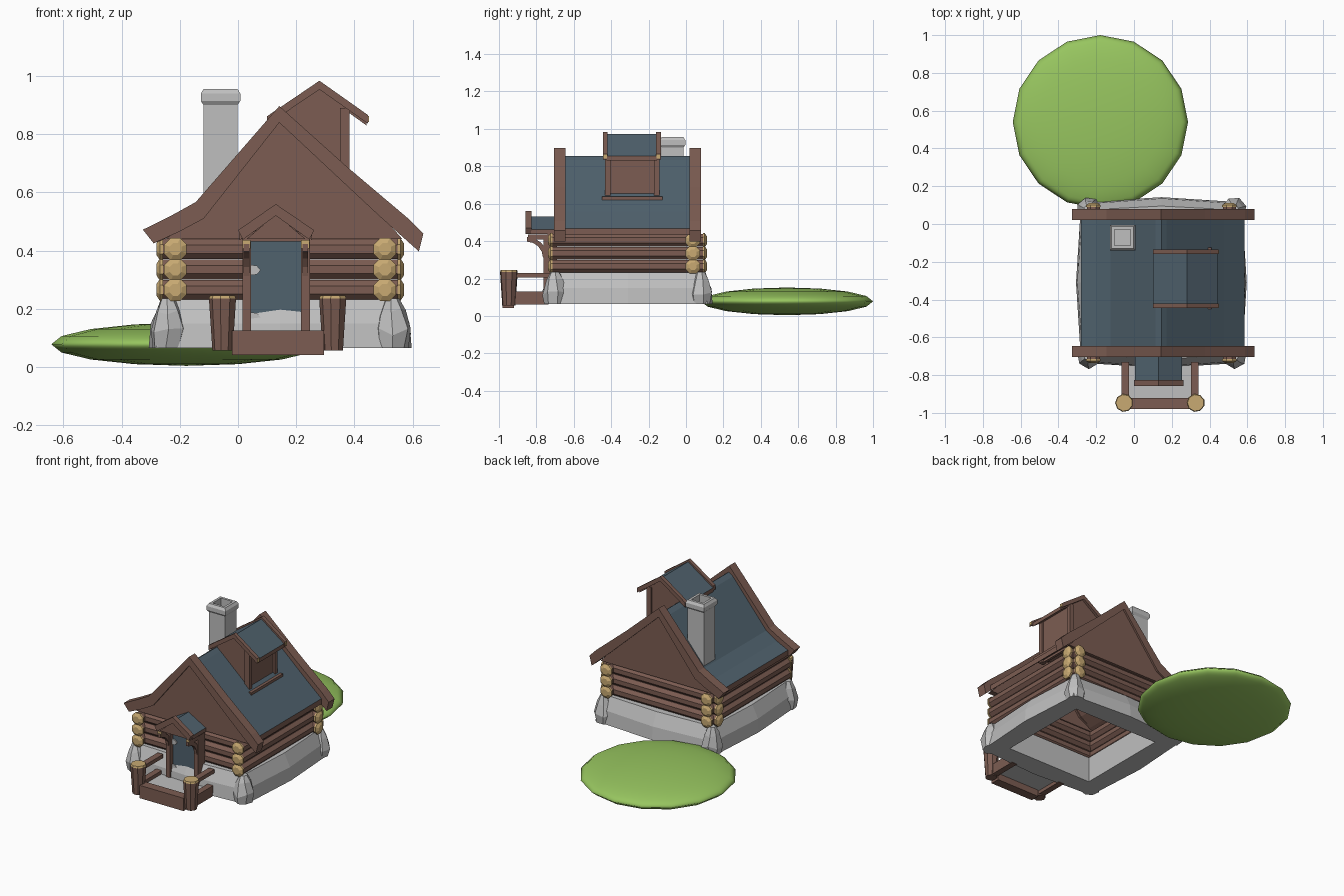
import bpy, bmesh, math, random
from mathutils import Vector

if "Cube" in bpy.data.objects:
    bpy.data.objects.remove(bpy.data.objects["Cube"])

random.seed(4)
CX, CY = 0.145, -0.31          # house centre


def material(name, rgb):
    m = bpy.data.materials.new(name)
    m.diffuse_color = (*rgb, 1)
    m.use_nodes = True
    m.node_tree.nodes["Principled BSDF"].inputs["Base Color"].default_value = m.diffuse_color
    return m


WOOD = material("brown_wood", (0.20, 0.108, 0.084))
TAN = material("cut_log_end", (0.58, 0.40, 0.17))
SLATE = material("blue_slate", (0.08, 0.122, 0.155))
STONE = material("grey_stone", (0.52, 0.52, 0.52))
GREEN = material("grass_green", (0.31, 0.56, 0.115))


def loft(name, loops, mats, caps=True, wrap=False, rule=None):
    """Bridge point loops of equal size; rule(face) gives a material index."""
    bm = bmesh.new()
    rings = [[bm.verts.new(p) for p in lp] for lp in loops]
    n = len(rings[0])
    pairs = list(zip(rings, rings[1:])) + ([(rings[-1], rings[0])] if wrap else [])
    for a, b in pairs:
        for i in range(n):
            j = (i + 1) % n
            bm.faces.new((a[i], a[j], b[j], b[i]))
    if caps and not wrap:
        bm.faces.new(rings[0])
        bm.faces.new(rings[-1])
    bmesh.ops.recalc_face_normals(bm, faces=bm.faces[:])
    bm.normal_update()
    if rule:
        for f in bm.faces:
            f.material_index = rule(f)
    me = bpy.data.meshes.new(name)
    bm.to_mesh(me)
    bm.free()
    for m in mats:
        me.materials.append(m)
    ob = bpy.data.objects.new(name, me)
    bpy.context.collection.objects.link(ob)
    return ob


def prism(name, pts, t0, t1, mat, axis='y', rule=None):
    """Extrude a profile along y (points are x,z) or along x (points are y,z)."""
    put = (lambda p, t: (p[0], t, p[1])) if axis == 'y' else (lambda p, t: (t, p[0], p[1]))
    mats = mat if isinstance(mat, list) else [mat]
    return loft(name, [[put(p, t) for p in pts] for t in (t0, t1)], mats, rule=rule)


def box(name, x0, x1, y0, y1, z0, z1, mat, rule=None):
    return prism(name, [(x0, z0), (x1, z0), (x1, z1), (x0, z1)], y0, y1, mat, rule=rule)


def band(outer, dz):
    """Closed profile of a bent sheet with vertical thickness dz."""
    return outer + [(x, z - dz) for x, z in reversed(outer)]


def circle(n, r, phase=0.5):
    return [(r * math.cos(2 * math.pi * (i + phase) / n),
             r * math.sin(2 * math.pi * (i + phase) / n)) for i in range(n)]


def log(name, axis, c, z, t0, t1, ends=True):
    """Octagonal log with chamfered pale ends."""
    R = 0.037
    prof = [(t0, .022), (t0 + .012, .042), (t0 + .022, .042), (t0 + .022, R),
            (t1 - .022, R), (t1 - .022, .042), (t1 - .012, .042), (t1, .022)]
    if not ends:
        prof = [(t0, R), (t1, R)]
    k = 1 if axis == 'y' else 0

    def ring(t, r):
        return [((c + u, t, z + v) if axis == 'y' else (t, c + u, z + v)) for u, v in circle(8, r)]

    def rule(f):
        t = f.calc_center_median()[k]
        return int(ends and (t < t0 + .023 or t > t1 - .023))
    loft(name, [ring(t, r) for t, r in prof], [WOOD, TAN], rule=rule)


# grassy mound
bpy.ops.mesh.primitive_uv_sphere_add(segments=16, ring_count=8, location=(-0.178, 0.54, 0.078))
mound = bpy.context.object
mound.name = "grass_mound"
mound.scale = (0.464, 0.46, 0.074)
mound.data.materials.append(GREEN)
bpy.ops.object.shade_smooth()

# stone foundation: hollow ring bulging at the middle of each side
def square8(h, mid, z):
    return [(CX + a * (h if a * b else mid), CY + b * (h if a * b else mid), z)
            for a, b in ((-1, -1), (0, -1), (1, -1), (1, 0), (1, 1), (0, 1), (-1, 1), (-1, 0))]


loft("foundation", [square8(.425, .452, .065), square8(.415, .445, .15), square8(.385, .405, .232),
                    square8(.31, .31, .232), square8(.31, .31, .065)], [STONE], wrap=True)

# corner rocks
for sx in (-1, 1):
    for sy in (-1, 1):
        rings = []
        for z, r in ((.065, .056), (.12, .066), (.19, .046), (.236, .024)):
            rings.append([(CX + sx * .385 + u * random.uniform(.9, 1.05),
                           CY + sy * .39 + v * random.uniform(.9, 1.05),
                           z + (random.uniform(-.015, .015) if .1 < z < .2 else 0))
                          for u, v in circle(7, r, random.random() * .3)])
        loft("corner_rock", rings, [STONE])

# log walls
for z in (.265, .335, .405):
    log("left_log", 'y', -.215, z, -.737, .112)
    log("right_log", 'y', .505, z, -.737, .112)
    log("back_log", 'x', .037, z, -.28, .57)
    log("front_log", 'x', -.66, z, -.215, .505, ends=False)

# main slate roof, brown underneath
roof = [(-.28, .462), (-.2, .5), (-.125, .548), (.115, .835), (.145, .855), (.172, .835),
        (.48, .558), (.585, .467)]
under = lambda f: 0 if f.normal.z > .3 else 1
prism("slate_roof", band(roof, .035), -.66, .03, [SLATE, WOOD], rule=under)

# barge boards and gable panels
barge = [(.142, .897), (-.145, .567), (-.23, .52), (-.327, .472), (-.29, .425), (-.2, .466),
         (-.118, .51), (.142, .84), (.488, .517), (.622, .397), (.637, .458), (.588, .508), (.375, .688)]
gable = [(.142, .855), (-.12, .525), (-.25, .44), (.565, .44), (.48, .535)]
for side, y0, y1 in (("front", -.705, -.645), ("back", .02, .08)):
    prism(side + "_barge_board", barge, y0, y1, WOOD)
    prism(side + "_gable", gable, y0 + .012, y1 - .012, WOOD)

# dormer with its ridge along y
prism("dormer_body", [(.15, .72), (.372, .6), (.372, .885), (.28, .955), (.15, .86)], -.425, -.15, WOOD)
prism("dormer_slate", band([(.1, .85), (.28, .972), (.442, .855)], .025), -.425, -.155,
      [SLATE, WOOD], rule=under)
for y in (-.445, -.16):
    prism("dormer_barge", band([(.1, .862), (.28, .984), (.447, .866)], .03), y, y + .025, WOOD)
    box("dormer_rafter_end", .44, .45, y + .003, y + .022, .843, .863, TAN)
for y in (-.432, -.17):
    box("dormer_post", .35, .384, y, y + .027, .6, .89, WOOD)
box("dormer_sill", .34, .41, -.45, -.125, .615, .638, WOOD)

# chimney with hollow cap
def sq(h, z):
    return [(-.06 + a * h, -.072 + b * h, z) for a, b in ((-1, -1), (1, -1), (1, 1), (-1, 1))]


loft("chimney", [sq(.058, .5), sq(.058, .9), sq(.068, .915), sq(.068, .94), sq(.058, .956),
                 sq(.042, .956), sq(.042, .88)], [STONE])

# door, frame and hinges
box("door", .04, .222, -.732, -.69, .12, .436, SLATE)
box("door_lintel", .015, .248, -.74, -.69, .432, .46, WOOD)
for z in (.17, .333):
    prism("hinge", [(.043, z - .018), (.065, z - .015), (.078, z), (.065, z + .015), (.043, z + .018)],
          -.74, -.731, STONE)
arc = [(-.85 + r * math.sin(a), .312 + r * math.cos(a))
       for r, seq in ((.11, range(5)), (.085, range(4, -1, -1)))
       for a in [i * math.pi / 8 for i in seq]]
for x in (.015, .217):
    box("door_post", x, x + .03, -.762, -.69, .07, .43, WOOD)
    box("porch_beam", x, x + .028, -.845, -.69, .408, .436, [WOOD, TAN],
        rule=lambda f: int(f.normal.y < -.5))
    prism("porch_brace", arc, x + .004, x + .024, WOOD, axis='x')

# porch roof
prism("porch_slate", band([(.006, .462), (.13, .532), (.254, .462)], .025), -.83, -.69,
      [SLATE, WOOD], rule=under)
prism("porch_barge", [(.0, .47), (.13, .56), (.262, .47), (.245, .438), (.13, .52), (.017, .438)],
      -.857, -.825, WOOD)
prism("porch_gable", [(.03, .44), (.13, .525), (.232, .44)], -.845, -.828, WOOD)

# porch platform, rails and end posts
box("front_step", -.02, .295, -.98, -.92, .042, .125, WOOD)
box("porch_floor", -.03, .305, -.925, -.7, .085, .108, STONE)
for x in (-.046, .322):
    box("porch_side_beam", x - .02, x + .02, -.93, -.735, .062, .13, WOOD)
    box("porch_rail", x - .02, x + .02, -.93, -.73, .206, .23, WOOD)
for x in (-.052, .327):
    prof = ((.056, .036), (.235, .048), (.246, .044))
    loft("porch_end_post", [[(x + u, -.947 + v, z) for u, v in circle(9, r)] for z, r in prof],
         [WOOD, TAN], rule=lambda f: int(f.calc_center_median().z > .236))
